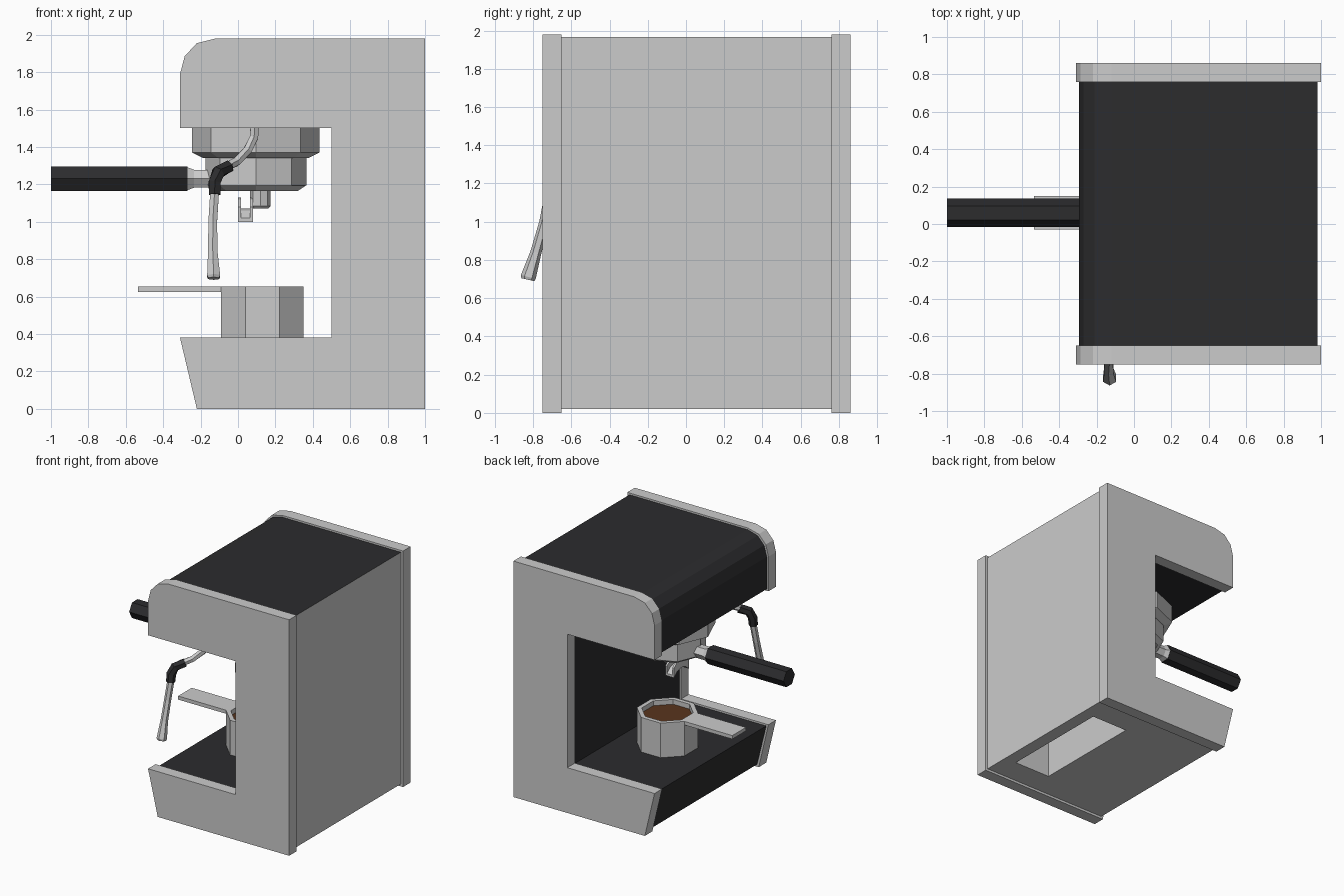
import bpy, bmesh, math
from mathutils import Vector

if "Cube" in bpy.data.objects:
    bpy.data.objects.remove(bpy.data.objects["Cube"])

CY = 0.06  # centre line of the brewing parts


def material(name, rgb):
    m = bpy.data.materials.new(name)
    m.diffuse_color = (*rgb, 1)
    m.use_nodes = True
    m.node_tree.nodes["Principled BSDF"].inputs["Base Color"].default_value = m.diffuse_color
    return m


BLACK = material("black", (0.025, 0.025, 0.027))
BROWN = material("coffee_brown", (0.1, 0.035, 0.012))
GREY = material("grey", (0.8, 0.8, 0.8))


def finish(name, bm, *mats):
    bmesh.ops.recalc_face_normals(bm, faces=bm.faces)
    mesh = bpy.data.meshes.new(name)
    bm.to_mesh(mesh)
    bm.free()
    for m in mats:
        mesh.materials.append(m)
    ob = bpy.data.objects.new(name, mesh)
    bpy.context.collection.objects.link(ob)
    return ob


def extrude_y(name, profile, y0, y1, *mats):
    bm = bmesh.new()
    f = bm.faces.new([bm.verts.new((x, y0, z)) for x, z in profile])
    g = bmesh.ops.extrude_face_region(bm, geom=[f])["geom"]
    bmesh.ops.translate(bm, vec=(0, y1 - y0, 0),
                        verts=[v for v in g if isinstance(v, bmesh.types.BMVert)])
    return finish(name, bm, *mats)


def skin_rings(name, rings, *mats):
    bm = bmesh.new()
    loops = [[bm.verts.new(p) for p in r] for r in rings]
    n = len(loops[0])
    for a, b in zip(loops, loops[1:]):
        for i in range(n):
            j = (i + 1) % n
            bm.faces.new((a[i], a[j], b[j], b[i]))
    bm.faces.new(loops[0])
    bm.faces.new(loops[-1])
    return finish(name, bm, *mats)


def lathe(name, x, y, profile, *mats, sides=8, turn=0.0):
    angles = [turn + math.tau * i / sides for i in range(sides)]
    return skin_rings(name, [[(x + r * math.cos(a), y + r * math.sin(a), z) for a in angles]
                             for r, z in profile], *mats)


def tube(name, path, *mats, sides=6):
    # path points are (x, y, z, radius)
    pts = [Vector(p[:3]) for p in path]
    rings = []
    for i, p in enumerate(pts):
        t = (pts[min(i + 1, len(pts) - 1)] - pts[max(i - 1, 0)]).normalized()
        u = Vector((0, 1, 0))
        u = (u - t * u.dot(t)).normalized()
        v = t.cross(u)
        rings.append([p + path[i][3] * (u * math.cos(math.tau * k / sides)
                                        + v * math.sin(math.tau * k / sides))
                      for k in range(sides)])
    return skin_rings(name, rings, *mats)


def box(name, lo, hi, *mats):
    return extrude_y(name, [(lo[0], lo[2]), (hi[0], lo[2]), (hi[0], hi[2]), (lo[0], hi[2])],
                     lo[1], hi[1], *mats)


# Side panels: thick C-shaped plates
panel = [(-0.22, 0), (1, 0), (1, 1.98), (-0.12, 1.98), (-0.22, 1.955), (-0.285, 1.885),
         (-0.31, 1.79), (-0.31, 1.5), (0.5, 1.5), (0.5, 0.38), (-0.31, 0.38)]
extrude_y("right_side_panel", panel, -0.75, -0.65)
extrude_y("left_side_panel", panel, 0.76, 0.86)

# Body between the panels, slightly inset; black except back and base
inner = [(-0.205, 0.02), (0.98, 0.02), (0.98, 1.965), (-0.12, 1.965), (-0.21, 1.94),
         (-0.27, 1.875), (-0.295, 1.785), (-0.295, 1.515), (0.515, 1.515), (0.515, 0.365),
         (-0.29, 0.365)]
body = extrude_y("body", inner, -0.65, 0.76, GREY, BLACK)
for p in body.data.polygons:
    is_back = p.normal.x > 0.9
    is_base = p.normal.z < -0.9 and p.center.z < 0.1
    p.material_index = 0 if is_back or is_base else 1

# Rectangular pit in the base
cutter = box("base_pit_cutter", (0.53, -0.43, -0.1), (0.87, 0.53, 0.52), GREY)
cutter.hide_render = True
cutter.hide_set(True)
cut = body.modifiers.new("base_pit", 'BOOLEAN')
cut.object = cutter
cut.operation = 'DIFFERENCE'
cut.solver = 'EXACT'

# Group head and filter basket
lathe("group_head", 0.095, CY, [(0.34, 1.52), (0.34, 1.37), (0.28, 1.34)])
lathe("filter_basket", 0.095, CY, [(0.27, 1.345), (0.27, 1.195), (0.225, 1.165)])

# Filter holder handle
tube("handle_neck", [(-0.275, CY, 1.23, 0.073), (-0.235, CY, 1.23, 0.055),
                     (-0.08, CY, 1.23, 0.055)])
tube("handle_grip", [(-1, CY, 1.23, 0.075), (-0.27, CY, 1.23, 0.075)], BLACK)

# Twin spout: stub plus a U-shaped channel sloping down to each side
lathe("spout_stub", 0.12, CY, [(0.055, 1.18), (0.055, 1.085), (0.04, 1.07)])
for side, s in (("right", -1), ("left", 1)):
    ends = []
    for dy, dz in ((0, 0.05), (0.05, 0.04), (0.1, 0)):
        u = [(0, 1.08), (0, 1.0), (0.08, 1.0), (0.08, 1.08), (0.065, 1.08),
             (0.065, 1.02), (0.015, 1.02), (0.015, 1.08)]
        ends.append([(x, CY + s * dy, z + dz) for x, z in u])
    skin_rings(side + "_spout", ends)

# Steam wand
tube("steam_pipe_upper", [(0.09, -0.5, 1.52, 0.026), (0.085, -0.5, 1.45, 0.026),
                          (0.05, -0.53, 1.38, 0.026), (-0.01, -0.59, 1.32, 0.026),
                          (-0.08, -0.66, 1.285, 0.026)])
tube("steam_wand_grip", [(-0.05, -0.63, 1.295, 0.036), (-0.105, -0.685, 1.265, 0.038),
                         (-0.125, -0.705, 1.21, 0.037), (-0.125, -0.715, 1.145, 0.035)], BLACK)
tube("steam_pipe_lower", [(-0.125, -0.71, 1.16, 0.027), (-0.135, -0.74, 1.0, 0.027),
                          (-0.135, -0.785, 0.84, 0.029), (-0.13, -0.825, 0.71, 0.04),
                          (-0.13, -0.828, 0.697, 0.034)])

# Coffee cup with flat handle
k = 1 / math.cos(math.pi / 8)
lathe("cup", 0.13, CY, [(0.22 * k, 0.365), (0.22 * k, 0.655), (0.185 * k, 0.655),
                        (0.185 * k, 0.6)], turn=math.pi / 8)
lathe("coffee", 0.13, CY, [(0.184 * k, 0.59), (0.184 * k, 0.615)], BROWN, turn=math.pi / 8)
box("cup_handle", (-0.535, CY - 0.09, 0.625), (-0.085, CY + 0.09, 0.655))
